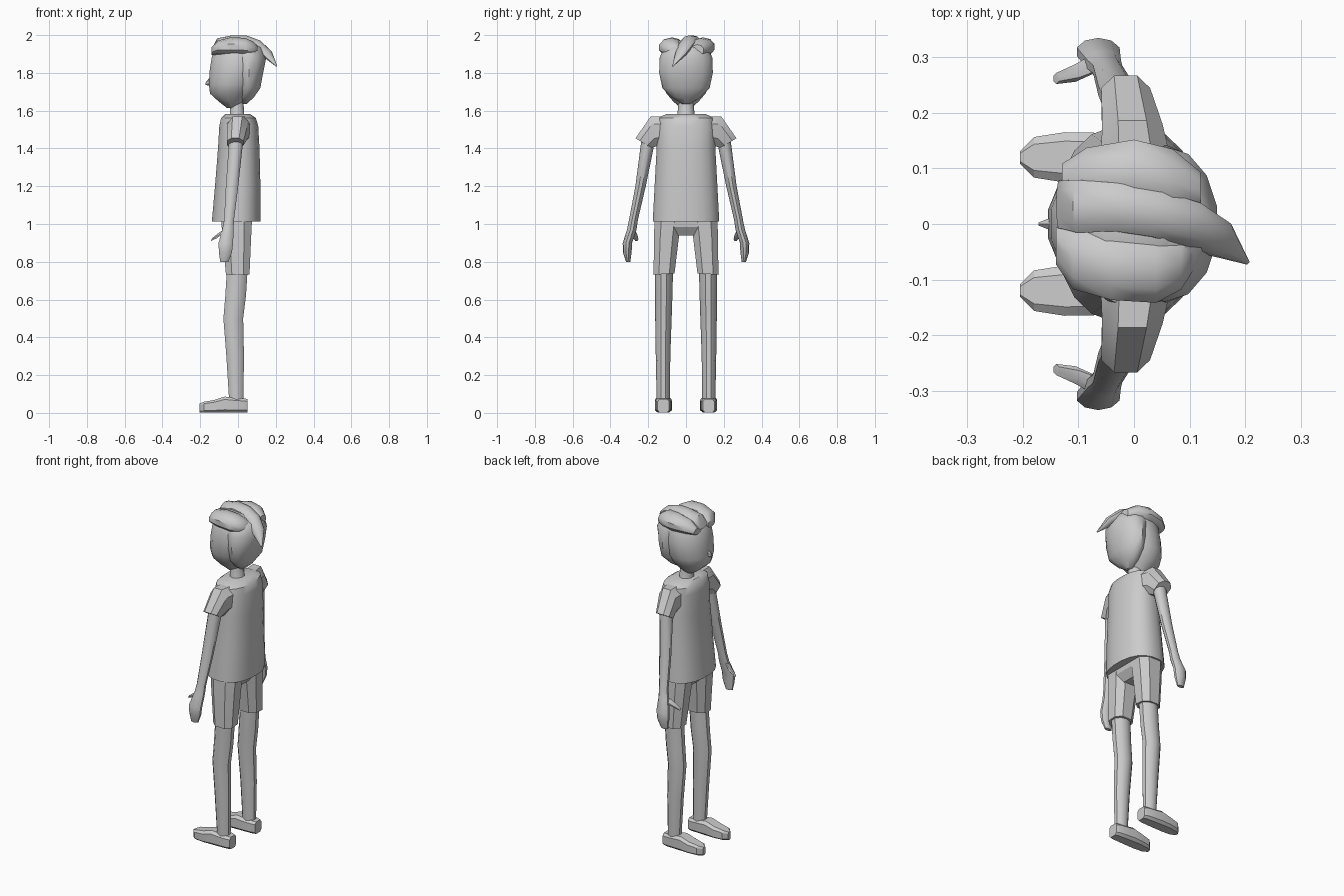
import bpy, bmesh, math
from mathutils import Vector

GREY = bpy.data.materials.new("plain grey")
GREY.diffuse_color = (0.6, 0.6, 0.6, 1)


def loft(name, rings, n=12, power=1.0, angle=40):
    """Skin through rings of (centre, u, v); power < 1 makes rings boxier."""
    bm = bmesh.new()
    rows = []
    for c, u, v in rings:
        row = []
        for i in range(n):
            a = math.tau * (i + 0.5) / n
            s, t = math.cos(a), math.sin(a)
            s = math.copysign(abs(s) ** power, s)
            t = math.copysign(abs(t) ** power, t)
            row.append(bm.verts.new(Vector(c) + Vector(u) * s + Vector(v) * t))
        rows.append(row)
    for a, b in zip(rows, rows[1:]):
        for i in range(n):
            j = (i + 1) % n
            bm.faces.new((a[i], a[j], b[j], b[i]))
    bm.faces.new(rows[0][::-1])
    bm.faces.new(rows[-1])
    bmesh.ops.recalc_face_normals(bm, faces=bm.faces)
    me = bpy.data.meshes.new(name)
    bm.to_mesh(me)
    bm.free()
    me.materials.append(GREY)
    ob = bpy.data.objects.new(name, me)
    bpy.context.collection.objects.link(ob)
    bpy.ops.object.select_all(action='DESELECT')
    ob.select_set(True)
    bpy.context.view_layer.objects.active = ob
    bpy.ops.object.shade_smooth_by_angle(angle=math.radians(angle))
    return ob


def flat(z, x0, x1, y0, y1, tilt=0):
    """Horizontal ring given by its limits; tilt raises its +y side."""
    return (((x0 + x1) / 2, (y0 + y1) / 2, z), ((x1 - x0) / 2, 0, 0),
            (0, (y1 - y0) / 2, tilt))


def stack(name, rows, **kw):
    return loft(name, [flat(z, a, b, -y, y) for z, a, b, y in rows], **kw)


def mirror(ob):
    """Second copy on the other side of the body."""
    m = ob.modifiers.new("mirror", 'MIRROR')
    m.use_axis = (False, True, False)
    m.use_mirror_merge = False


# Head, with the chin towards -x
stack("head", [(1.615, -.06, .0, .03), (1.65, -.105, .035, .07), (1.69, -.15, .07, .105),
               (1.74, -.157, .10, .132), (1.82, -.152, .125, .138), (1.89, -.14, .13, .132),
               (1.94, -.11, .11, .11), (1.972, -.06, .06, .06)], n=16)
loft("nose", [((-.14, 0, 1.76), (0, .018, 0), (0, 0, .03)),
              ((-.172, 0, 1.742), (0, .003, 0), (0, 0, .006))], n=6)
stack("back_hair", [(1.635, .02, .045, .02), (1.67, -.0, .085, .075), (1.72, -.01, .12, .125),
                    (1.80, -.02, .135, .142), (1.88, -.04, .152, .14),
                    (1.935, -.06, .13, .115), (1.97, -.04, .06, .06)], n=14)
stack("neck", [(1.53, -.06, .06, .06), (1.58, -.045, .035, .045), (1.66, -.045, .03, .04)], n=10)

# Puffed side locks, swept front to back
loft("left_hair_lock", [((-.14, -.04, 1.915), (0, .035, 0), (0, 0, .02)),
                        ((-.11, -.06, 1.932), (0, .06, 0), (0, 0, .038)),
                        ((-.04, -.075, 1.938), (0, .065, 0), (0, 0, .05)),
                        ((.04, -.08, 1.935), (0, .065, 0), (0, 0, .05)),
                        ((.085, -.07, 1.925), (0, .05, 0), (0, 0, .038)),
                        ((.11, -.05, 1.915), (0, .03, 0), (0, 0, .02))], n=10)
loft("right_hair_lock", [((-.13, .07, 1.91), (0, .04, 0), (0, 0, .02)),
                         ((-.085, .085, 1.93), (0, .055, 0), (0, 0, .04)),
                         ((.0, .09, 1.938), (0, .065, 0), (0, 0, .05)),
                         ((.07, .075, 1.935), (0, .063, 0), (0, 0, .048)),
                         ((.12, .06, 1.92), (0, .035, 0), (0, 0, .03))], n=10)
# Crest lock running over the crown to a hanging tip
loft("crest_lock", [((-.135, .035, 1.93), (0, .045, 0), (.005, 0, .015)),
                    ((-.10, .032, 1.955), (0, .05, 0), (-.01, 0, .028)),
                    ((-.03, .03, 1.972), (0, .046, 0), (0, 0, .027)),
                    ((.04, .018, 1.968), (.01, .043, 0), (.005, 0, .03)),
                    ((.10, .0, 1.945), (.015, .04, 0), (.018, 0, .026)),
                    ((.155, -.028, 1.90), (.015, .03, 0), (.018, 0, .018)),
                    ((.205, -.07, 1.835), (.002, .003, 0), (.002, 0, .002))], n=10)

# Shirt body
stack("shirt", [(1.012, -.14, .12, .178), (1.2, -.123, .12, .168), (1.4, -.107, .115, .157),
                (1.52, -.10, .108, .157), (1.562, -.09, .095, .15), (1.582, -.068, .065, .105)],
      n=20, power=.85)
# Sleeves
mirror(loft("sleeve", [((.005, .10, 1.50), (.07, 0, 0), (0, .0, .075)),
                       ((-.003, .175, 1.49), (.058, 0, 0), (0, .012, .086)),
                       ((-.015, .225, 1.428), (.047, 0, 0), (0, .045, .028))],
            n=8, power=.85, angle=35))
# Arms, down to the fingertips
mirror(loft("arm", [flat(1.45, -.05, .03, .165, .235), flat(1.40, -.052, .025, .172, .242),
                    flat(1.2, -.066, .003, .213, .268), flat(1.02, -.075, -.02, .255, .302),
                    flat(.97, -.085, -.022, .262, .312), flat(.90, -.105, -.024, .285, .335),
                    flat(.85, -.103, -.03, .288, .334), flat(.80, -.095, -.05, .295, .318)], n=10))
mirror(loft("thumb", [((-.07, .29, .965), (.02, 0, .025), (0, .018, 0)),
                      ((-.105, .272, .94), (.008, 0, .018), (0, .016, 0)),
                      ((-.14, .262, .918), (.006, 0, .01), (0, .01, 0))], n=6))

# Shorts: hips and two legs
stack("shorts_hips", [(.94, -.05, .04, .09), (.985, -.09, .075, .15), (1.03, -.095, .08, .16)],
      n=8, power=.7, angle=20)
mirror(loft("shorts_leg", [flat(.735, -.068, .065, .057, .175, -.004),
                           flat(.94, -.088, .075, .032, .174),
                           flat(1.03, -.095, .08, .02, .17)], n=8, power=.8, angle=25))
# Legs
mirror(loft("leg", [flat(.05, -.048, .03, .086, .155), flat(.3, -.064, .034, .083, .16),
                    flat(.5, -.08, .03, .076, .163), flat(.62, -.07, .045, .072, .163),
                    flat(.78, -.06, .055, .068, .165)], n=10))

# Shoes: cross-sections from heel to toe as (x, half width, height)
mirror(loft("shoe", [((x, .12, h / 2), (0, w, 0), (0, 0, h / 2)) for x, w, h in
                     [(.05, .031, .075), (.03, .04, .078), (-.03, .044, .083), (-.07, .046, .088),
                      (-.125, .047, .07), (-.18, .038, .06), (-.205, .012, .05)]],
            n=8, power=.5, angle=25))
